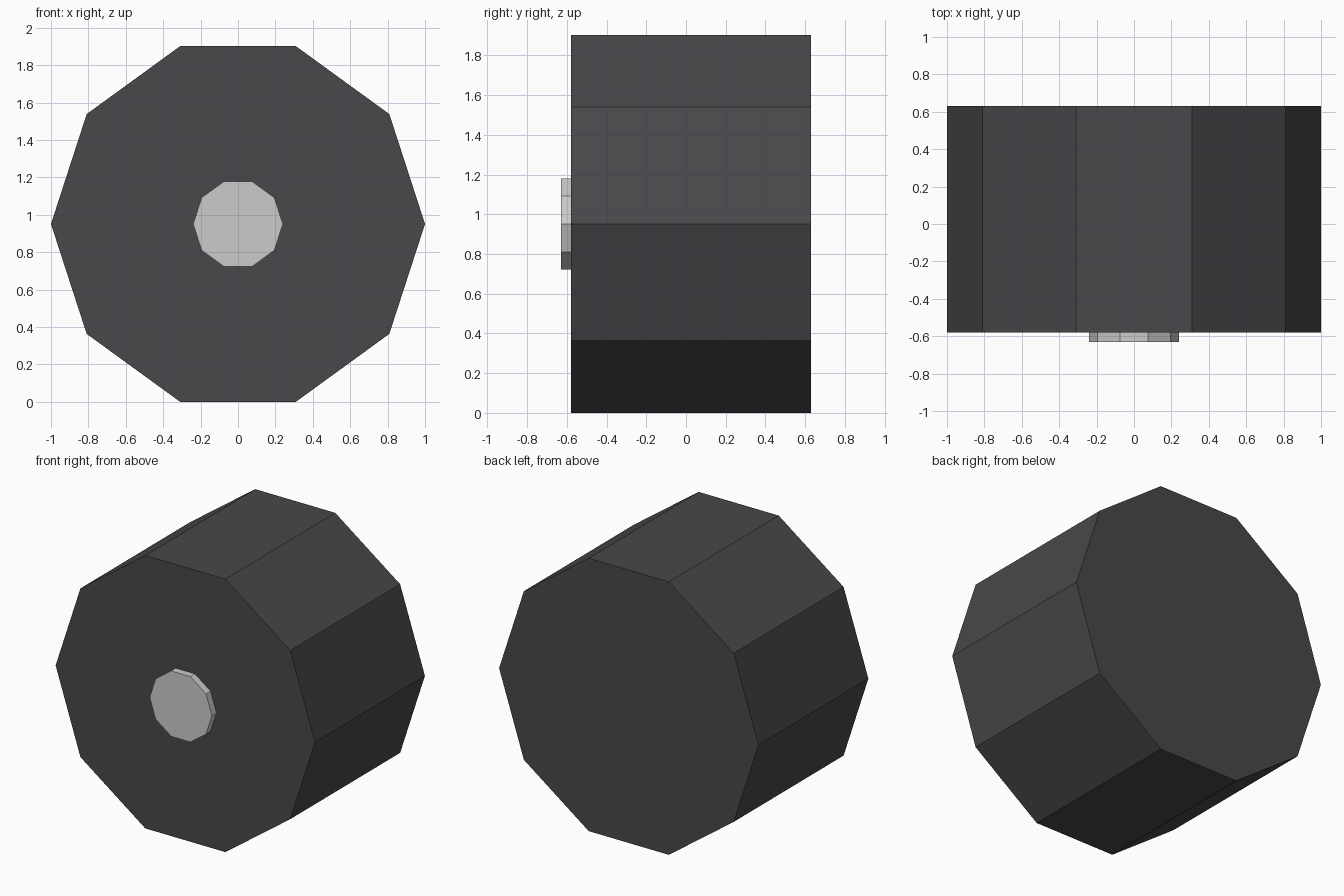
import bpy, bmesh
from math import sin, cos, pi

if "Cube" in bpy.data.objects:
    bpy.data.objects.remove(bpy.data.objects["Cube"])

SIDES = 10
CENTRE_Z = sin(2 * pi / 5)  # flat side of the decagon rests on z = 0


def make_prism(name, radius, y_front, y_back, colour):
    """Ten-sided drum along y with corners pointing to +x and -x."""
    bm = bmesh.new()
    ring = [bm.verts.new((radius * cos(2 * pi * i / SIDES), y_front,
                          CENTRE_Z + radius * sin(2 * pi * i / SIDES)))
            for i in range(SIDES)]
    front = bm.faces.new(ring)
    out = bmesh.ops.extrude_face_region(bm, geom=[front], use_keep_orig=True)
    moved = [g for g in out["geom"] if isinstance(g, bmesh.types.BMVert)]
    bmesh.ops.translate(bm, verts=moved, vec=(0, y_back - y_front, 0))
    bmesh.ops.recalc_face_normals(bm, faces=bm.faces[:])
    mesh = bpy.data.meshes.new(name)
    bm.to_mesh(mesh)
    bm.free()
    obj = bpy.data.objects.new(name, mesh)
    bpy.context.collection.objects.link(obj)
    if colour:
        mat = bpy.data.materials.new(name + "_material")
        mat.diffuse_color = colour
        mat.use_nodes = True
        mat.node_tree.nodes["Principled BSDF"].inputs["Base Color"].default_value = mat.diffuse_color
        mesh.materials.append(mat)
    return obj


# Dark tyre and the light hub cap on its front face
make_prism("tyre", 1.0, -0.58, 0.63, (0.065, 0.065, 0.07, 1))
make_prism("hub_cap", 0.24, -0.63, -0.58, None)
